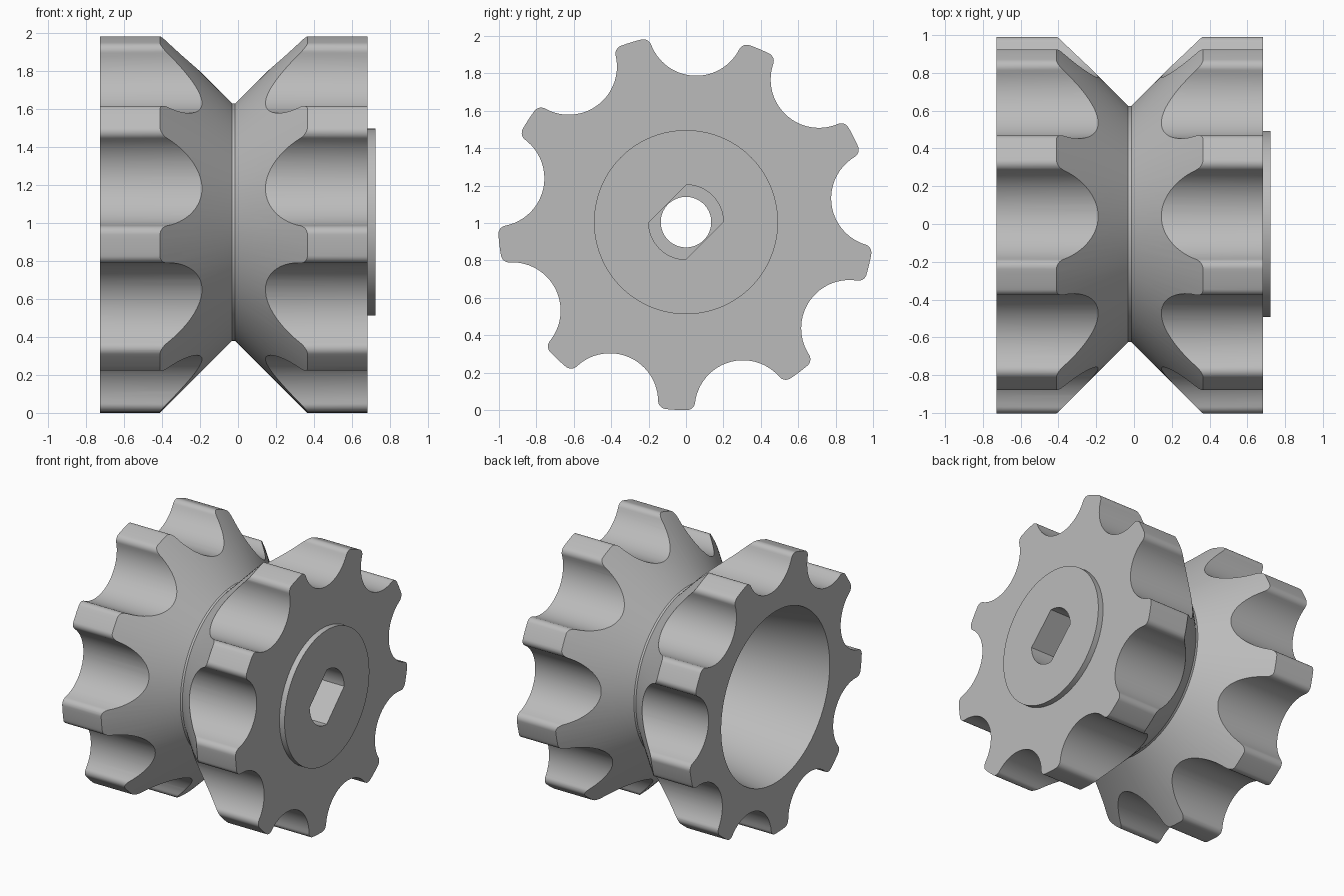
import bpy
import bmesh
from math import sin, cos, acos, atan2, radians, pi
from mathutils import Vector

old = bpy.data.objects.get("Cube")
if old:
    bpy.data.objects.remove(old, do_unlink=True)

AXIS_Z = 1.005                     # height of the wheel axle
LEFT, RIGHT, HUB_END = -0.727, 0.682, 0.723
MID = (LEFT + RIGHT) / 2           # centre of the V groove
TEETH, TOOTH_ANGLE = 9, radians(-93)
TIP_R, TIP_FILLET = 1.005, 0.045
GAP_DIST, GAP_R = 1.042, 0.258     # scallops between the teeth

grey = bpy.data.materials.new("plain grey")
grey.use_nodes = True
grey.diffuse_color = (0.5, 0.5, 0.5, 1)
grey.node_tree.nodes["Principled BSDF"].inputs["Base Color"].default_value = (0.5, 0.5, 0.5, 1)


def skin(name, rings, closed=False):
    """Join equal-length rings of points; cap the ends or close the loop."""
    bm = bmesh.new()
    loops = [[bm.verts.new(p) for p in ring] for ring in rings]
    pairs = list(zip(loops, loops[1:]))
    if closed:
        pairs.append((loops[-1], loops[0]))
    else:
        bm.faces.new(loops[0])
        bm.faces.new(loops[-1])
    n = len(loops[0])
    for a, b in pairs:
        for i in range(n):
            j = (i + 1) % n
            bm.faces.new((a[i], a[j], b[j], b[i]))
    bmesh.ops.recalc_face_normals(bm, faces=bm.faces)
    mesh = bpy.data.meshes.new(name)
    bm.to_mesh(mesh)
    bm.free()
    mesh.materials.append(grey)
    obj = bpy.data.objects.new(name, mesh)
    bpy.context.collection.objects.link(obj)
    return obj


def prism(name, outline, x0, x1):
    """Extrude a (y, z) outline along the axle."""
    return skin(name, [[(x, y, AXIS_Z + z) for y, z in outline] for x in (x0, x1)])


def lathe(name, profile, closed=False, steps=144):
    """Spin an (x, radius) profile about the axle."""
    turn = [2 * pi * i / steps for i in range(steps)]
    return skin(name, [[(x, r * cos(a), AXIS_Z + r * sin(a)) for a in turn]
                       for x, r in profile], closed)


def arc(centre, radius, a0, a1, steps):
    return [centre + radius * Vector((cos(a), sin(a)))
            for a in (a0 + (a1 - a0) * i / steps for i in range(steps + 1))]


def combine(target, tool, operation):
    mod = target.modifiers.new(tool.name, "BOOLEAN")
    mod.operation, mod.object, mod.solver = operation, tool, "EXACT"
    bpy.context.view_layer.objects.active = target
    bpy.ops.object.modifier_apply(modifier=mod.name)
    bpy.data.objects.remove(tool, do_unlink=True)


def tooth_outline():
    """Half a scallop, a rounded corner and the tip, mirrored and repeated."""
    inner = TIP_R - TIP_FILLET
    phi = acos((GAP_DIST**2 + inner**2 - (GAP_R + TIP_FILLET)**2) / (2 * GAP_DIST * inner))
    gap = Vector((GAP_DIST, 0))
    corner = inner * Vector((cos(phi), sin(phi)))
    out = corner - gap
    a = atan2(out.y, out.x)
    half = arc(gap, GAP_R, pi, a, 14)
    half += arc(corner, TIP_FILLET, a + pi if a < 0 else a - pi, phi, 8)[1:]
    half += arc(Vector((0, 0)), TIP_R, phi, pi / TEETH, 3)[1:]
    mirrored = [Vector((p.x, -p.y)) for p in reversed(half[1:])]
    period = (mirrored + half)[:-1]
    points = []
    for k in range(TEETH):
        turn = TOOTH_ANGLE + (2 * k + 1) * pi / TEETH
        c, s = cos(turn), sin(turn)
        points += [(p.x * c - p.y * s, p.x * s + p.y * c) for p in period]
    return points


# Toothed wheel body
wheel = prism("toothed_wheel", tooth_outline(), LEFT, RIGHT)

# V groove around the middle
groove = [(MID - 0.488, 1.105), (MID - 0.008, 0.625),
          (MID + 0.008, 0.625), (MID + 0.488, 1.105)]
combine(wheel, lathe("v_groove", groove, closed=True), "DIFFERENCE")

# Raised hub disc on the left end
combine(wheel, lathe("hub_disc", [(RIGHT - 0.05, 0.492), (HUB_END, 0.492)]), "UNION")

# Tapered hollow opening on the other end, with the axle bore
hollow = [(LEFT - 0.05, 0.638), (0.38, 0.45), (0.381, 0.135), (0.6, 0.135)]
combine(wheel, lathe("tapered_hollow", hollow), "DIFFERENCE")

# Axle socket with two flats
origin, flat = Vector((0, 0)), acos(0.7)
socket = []
for side in (-pi / 4, 3 * pi / 4):
    socket += arc(origin, 0.2, side + flat, side + pi - flat, 16)
combine(wheel, prism("axle_socket", socket, 0.5, HUB_END + 0.1), "DIFFERENCE")

# Smooth curved faces, keep edges crisp
bpy.ops.object.select_all(action="DESELECT")
wheel.select_set(True)
bpy.context.view_layer.objects.active = wheel
bpy.ops.object.shade_smooth_by_angle(angle=radians(25))
